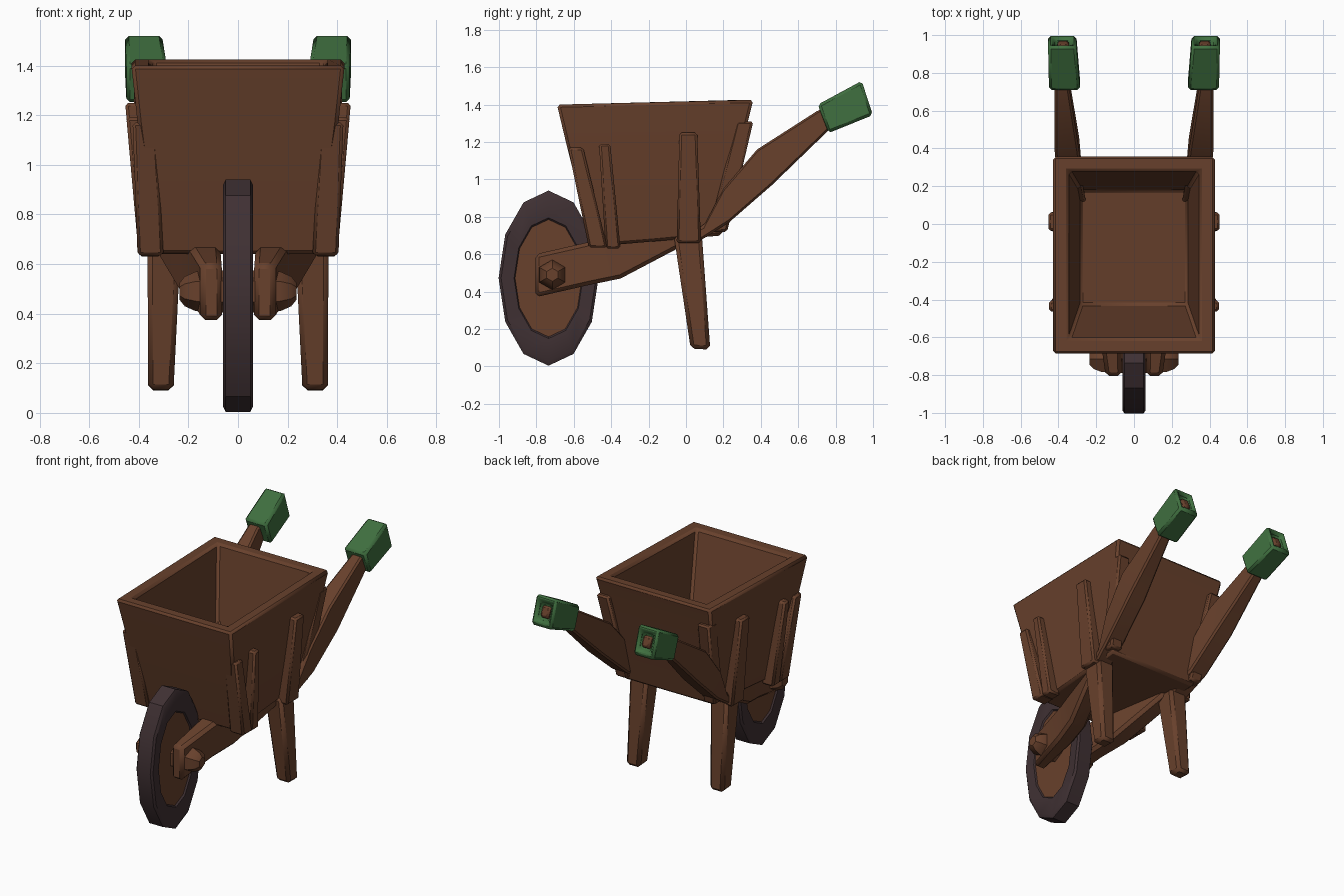
import bpy, bmesh, math

if "Cube" in bpy.data.objects:
    bpy.data.objects.remove(bpy.data.objects["Cube"])


def material(name, rgb):
    m = bpy.data.materials.new(name)
    m.diffuse_color = (*rgb, 1)
    m.use_nodes = True
    m.node_tree.nodes["Principled BSDF"].inputs["Base Color"].default_value = m.diffuse_color
    return m


WOOD = material("brown wood", (0.138, 0.052, 0.025))
TYRE = material("dark tyre", (0.050, 0.030, 0.033))
GREEN = material("green grip", (0.050, 0.160, 0.050))


def loft(name, rings, mats, mirror=True, bevel=0.012, mat_rule=None, caps=True):
    """Skin a stack of equal-sized point rings, cap the ends, optionally mirror."""
    bm = bmesh.new()
    vs = [[bm.verts.new(p) for p in r] for r in rings]
    n = len(vs[0])
    for k in range(len(vs) - 1):
        for i in range(n):
            j = (i + 1) % n
            f = bm.faces.new((vs[k][i], vs[k][j], vs[k + 1][j], vs[k + 1][i]))
            if mat_rule:
                f.material_index = mat_rule(k)
    if caps:
        bm.faces.new(vs[0])
        bm.faces.new(vs[-1])
    bmesh.ops.recalc_face_normals(bm, faces=bm.faces)
    me = bpy.data.meshes.new(name)
    bm.to_mesh(me)
    bm.free()
    ob = bpy.data.objects.new(name, me)
    bpy.context.collection.objects.link(ob)
    for m in mats:
        me.materials.append(m)
    if mirror:
        ob.modifiers.new("mirror", "MIRROR")
    if bevel:
        b = ob.modifiers.new("bevel", "BEVEL")
        b.width = bevel
        b.segments = 1
        b.limit_method = "ANGLE"
    bpy.ops.object.select_all(action="DESELECT")
    ob.select_set(True)
    bpy.context.view_layer.objects.active = ob
    bpy.ops.object.shade_smooth_by_angle(angle=math.radians(35))
    return ob


def beam(name, sections, mat=WOOD, **kw):
    """Four-sided beam; a section is (x0, x1, y, z, y, z): one edge to the other."""
    rings = [[(x0, ya, za), (x1, ya, za), (x1, yb, zb), (x0, yb, zb)]
             for x0, x1, ya, za, yb, zb in sections]
    return loft(name, rings, [mat], **kw)


# Tub: outer wall, rim, inner wall, floor; ring = half width, front y z, back y z
tub = [(.335, -.50, .64, .19, .70), (.405, -.635, 1.17, .30, 1.19),
       (.43, -.69, 1.40, .36, 1.425), (.345, -.605, 1.40, .28, 1.425),
       (.285, -.43, .75, .18, .80)]
loft("tub", [[(-h, yf, zf), (h, yf, zf), (h, yb, zb), (-h, yb, zb)]
             for h, yf, zf, yb, zb in tub], [WOOD], mirror=False, bevel=0.015)

# Battens on the tub: front corners, sides, back corners
beam("front_corner_post", [(.30, .405, -.52, .635, -.42, .635),
                           (.33, .425, -.63, 1.17, -.55, 1.17)])
beam("side_front_batten", [(.31, .40, -.43, .63, -.35, .63),
                           (.38, .45, -.465, 1.19, -.405, 1.19)])
beam("side_rear_batten", [(.28, .40, -.05, .66, .08, .66),
                          (.38, .455, -.035, 1.25, .06, 1.25)])
beam("back_corner_post", [(.28, .37, .12, .72, .22, .72),
                          (.33, .42, .27, 1.31, .36, 1.31)])

# Handle arms rising to the grips
beam("handle_arm", [(.23, .36, -.04, .69, -.04, .63),
                    (.25, .375, .10, .76, .08, .675),
                    (.27, .40, .20, .95, .23, .77),
                    (.29, .42, .38, 1.16, .46, .97),
                    (.34, .42, .70, 1.365, .76, 1.26),
                    (.345, .405, .945, 1.465, .975, 1.40)])

# Green grips with a recessed end showing the wood
beam("grip", [(.33, .41, .715, 1.37, .75, 1.29),
              (.285, .45, .705, 1.40, .76, 1.247),
              (.305, .455, .94, 1.527, 1.0, 1.344),
              (.335, .42, .95, 1.49, .985, 1.385),
              (.335, .42, .92, 1.475, .955, 1.37)], GREEN, bevel=0.022)

# Legs
beam("leg", [(.23, .365, -.065, .70, .085, .70),
             (.26, .362, .025, .095, .13, .09)], bevel=0.02)

# Rails from the legs forward to the axle
beam("wheel_rail", [(.065, .15, -.805, .60, -.805, .37),
                    (.07, .19, -.52, .665, -.52, .435),
                    (.10, .23, -.40, .69, -.35, .47),
                    (.22, .35, .03, .74, .03, .67)], bevel=0.02)


def ellipse(x, ry, rz, n, yc, zc):
    return [(x, yc + ry * math.sin(2 * math.pi * i / n),
             zc + rz * math.cos(2 * math.pi * i / n)) for i in range(n)]


# Axle bolt heads
loft("axle_bolt", [ellipse(x, r, r, 6, -.715, .49) for x, r in
                   ((.05, .085), (.17, .08), (.215, .06), (.235, .035))], [WOOD], bevel=0)

# Tall oval wheel: dark tyre with a wooden disc on each side
half = [(.03, .045), (.67, .045), (.69, .055), (.95, .061), (1.0, .05)]
profile = [(r, x) for r, x in half] + [(r, -x) for r, x in reversed(half)]
last = len(profile) - 2
wheel = loft("wheel", [ellipse(x, .267 * r, .468 * r, 12, -.735, .472) for r, x in profile],
             [TYRE, WOOD], mirror=False, bevel=0,
             mat_rule=lambda k: 1 if k in (0, last) else 0)
